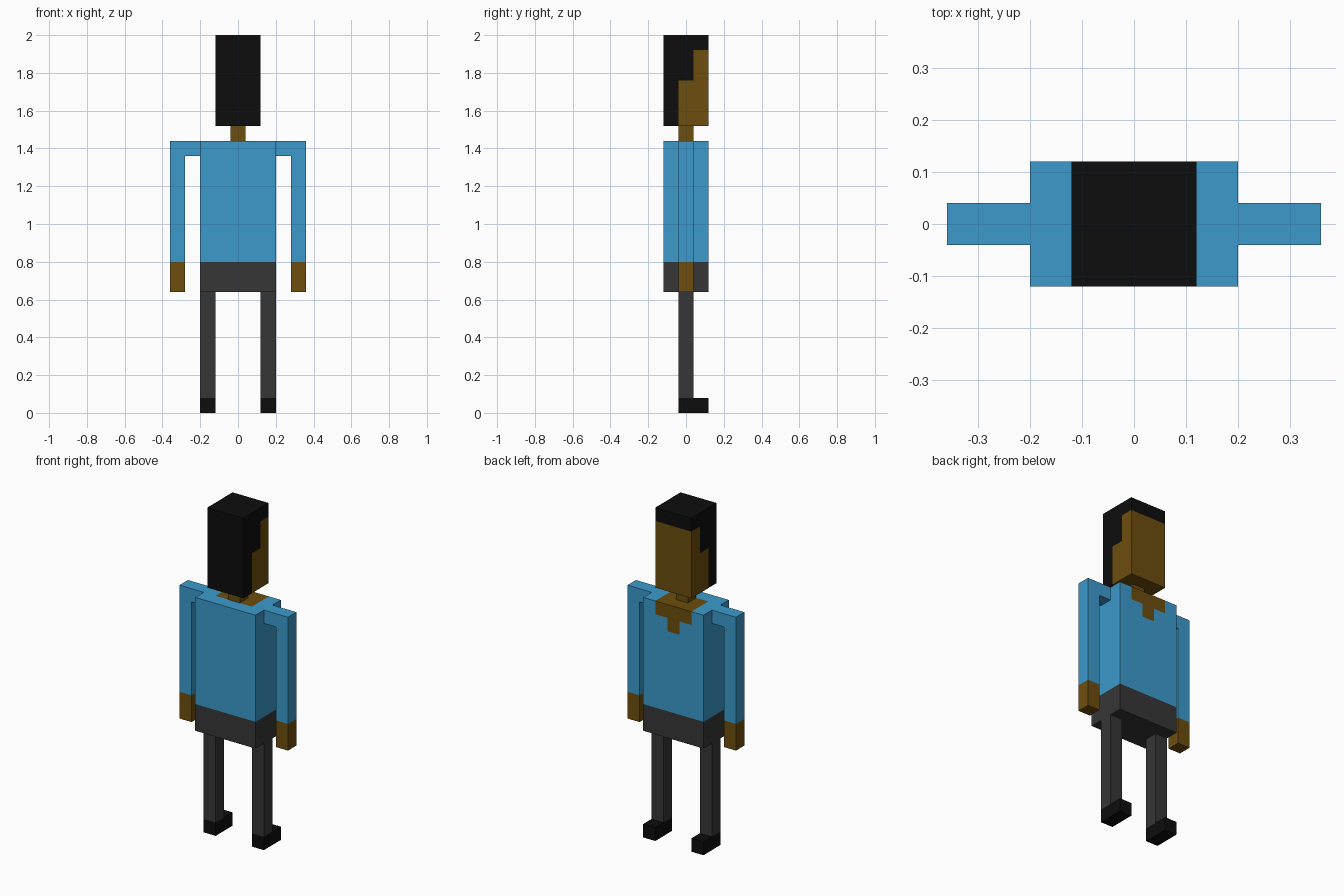
import bpy, bmesh

if "Cube" in bpy.data.objects:
    bpy.data.objects.remove(bpy.data.objects["Cube"])

U = 0.08  # block size


def material(name, rgb):
    m = bpy.data.materials.new(name)
    m.diffuse_color = (*rgb, 1)
    m.use_nodes = True
    m.node_tree.nodes["Principled BSDF"].inputs["Base Color"].default_value = m.diffuse_color
    return m


BLUE = material("blue shirt", (0.045, 0.323, 0.604))
SKIN = material("brown skin", (0.153, 0.076, 0.0044))
GREY = material("dark grey trousers", (0.037, 0.037, 0.037))
BLACK = material("black", (0.004, 0.004, 0.004))


def prism(name, mats, profile, y0, y1, cuts=(), rule=None):
    """Extrude an x-z profile along y (block units); cut into cells and colour by rule."""
    bm = bmesh.new()
    face = bm.faces.new([bm.verts.new((x * U, y0 * U, z * U)) for x, z in profile])
    new = bmesh.ops.extrude_face_region(bm, geom=[face])["geom"]
    verts = [v for v in new if isinstance(v, bmesh.types.BMVert)]
    bmesh.ops.translate(bm, verts=verts, vec=(0, (y1 - y0) * U, 0))
    for axis, pos in cuts:
        co, no = [0, 0, 0], [0, 0, 0]
        co[axis], no[axis] = pos * U, 1
        bmesh.ops.bisect_plane(bm, geom=bm.verts[:] + bm.edges[:] + bm.faces[:],
                               plane_co=co, plane_no=no)
    bmesh.ops.recalc_face_normals(bm, faces=bm.faces)
    if rule:
        for f in bm.faces:
            f.material_index = rule(*(f.calc_center_median() / U))
    mesh = bpy.data.meshes.new(name)
    bm.to_mesh(mesh)
    bm.free()
    for m in mats:
        mesh.materials.append(m)
    ob = bpy.data.objects.new(name, mesh)
    bpy.context.collection.objects.link(ob)
    return ob


def box(name, mats, x, y, z, **kw):
    corners = [(x[0], z[0]), (x[1], z[0]), (x[1], z[1]), (x[0], z[1])]
    return prism(name, mats, corners, *y, **kw)


# Head: hair covers the back, the crown and stepped sides
def hair_rule(x, y, z):
    return int(y < -0.5 or z > 24 or (z > 22 and y < 0.5))


box("head", [SKIN, BLACK], (-1.5, 1.5), (-1.5, 1.5), (19, 25),
    cuts=[(1, -0.5), (1, 0.5), (2, 22), (2, 24)], rule=hair_rule)
box("neck", [SKIN], (-0.5, 0.5), (-0.5, 0.5), (18, 19))


# Torso: shirt with a stepped open collar on top and on the +y chest
def collar_rule(x, y, z):
    top = z > 17.9 and abs(x) < 1.5 and y > -0.5
    chest = y > 1.4 and ((z > 17 and abs(x) < 1.5) or (z > 16 and abs(x) < 0.5))
    return int(top or chest)


box("torso", [BLUE, SKIN], (-2.5, 2.5), (-1.5, 1.5), (10, 18),
    cuts=[(0, -1.5), (0, -0.5), (0, 0.5), (0, 1.5), (1, -0.5), (2, 16), (2, 17)],
    rule=collar_rule)
box("hips", [GREY], (-2.5, 2.5), (-1.5, 1.5), (8, 10))

# Arms and legs, mirrored left and right
for side, s in (("right", 1), ("left", -1)):
    sleeve = [(2.5, 18), (2.5, 17), (3.5, 17), (3.5, 10), (4.5, 10), (4.5, 18)]
    prism(side + "_sleeve", [BLUE], [(s * x, z) for x, z in sleeve], -0.5, 0.5)
    box(side + "_hand", [SKIN], (s * 3.5, s * 4.5), (-0.5, 0.5), (8, 10))
    box(side + "_leg", [GREY], (s * 1.5, s * 2.5), (-0.5, 0.5), (1, 8))
    box(side + "_shoe", [BLACK], (s * 1.5, s * 2.5), (-0.5, 1.5), (0, 1))
